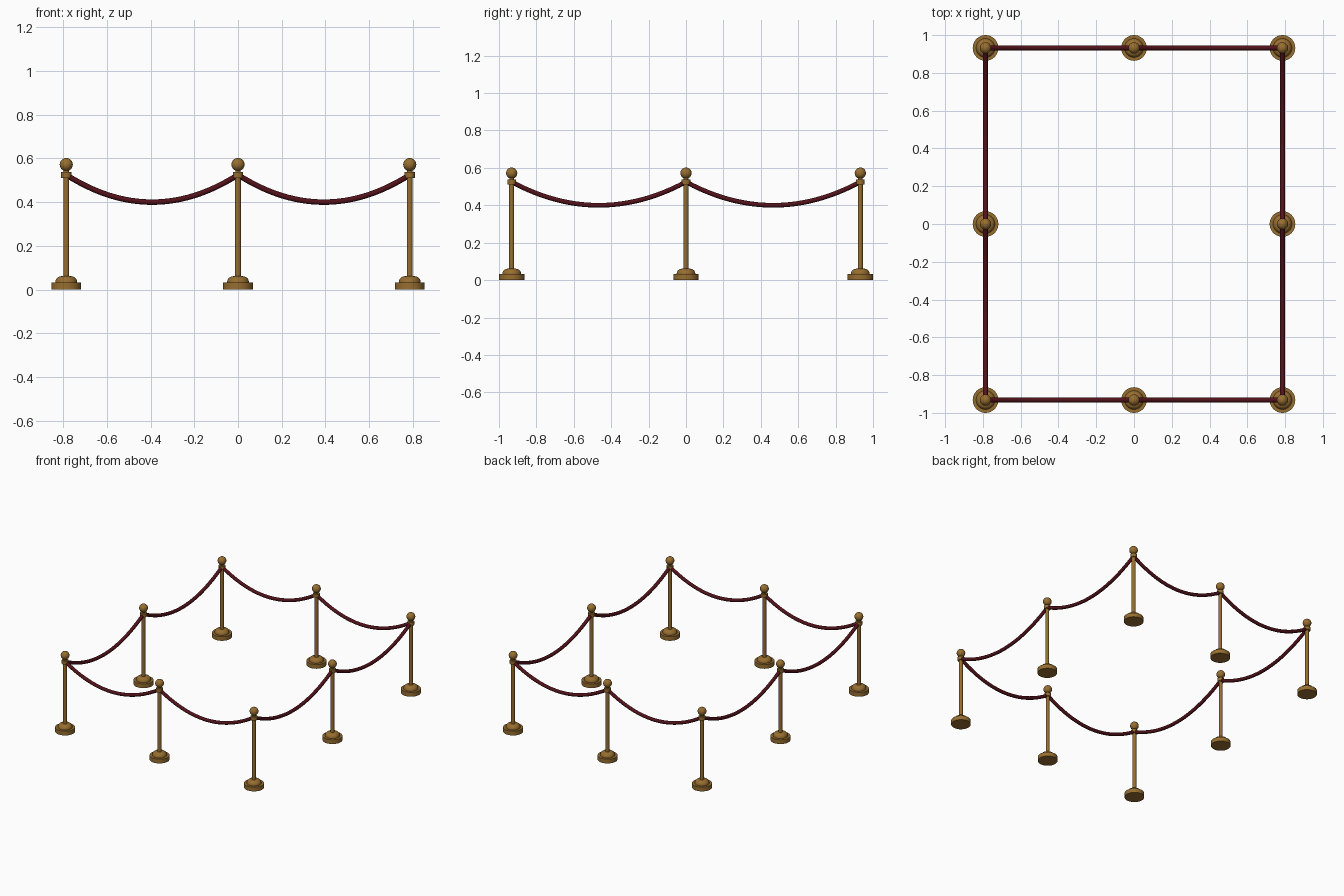
import bpy, math
from mathutils import Vector

if "Cube" in bpy.data.objects:
    bpy.data.objects.remove(bpy.data.objects["Cube"])

PX, PY = 0.786, 0.932          # post spacing
ROPE_R, ROPE_TOP, ROPE_LOW = 0.0125, 0.525, 0.40


def material(name, color):
    m = bpy.data.materials.new(name)
    m.diffuse_color = color
    m.use_nodes = True
    m.node_tree.nodes["Principled BSDF"].inputs["Base Color"].default_value = m.diffuse_color
    return m


brass = material("brass", (0.31, 0.155, 0.03, 1))
velvet = material("dark_red_velvet", (0.085, 0.006, 0.01, 1))


def make_object(name, verts, faces, mat):
    me = bpy.data.meshes.new(name)
    me.from_pydata(verts, [], faces)
    me.materials.append(mat)
    ob = bpy.data.objects.new(name, me)
    bpy.context.collection.objects.link(ob)
    bpy.ops.object.select_all(action='DESELECT')
    ob.select_set(True)
    bpy.context.view_layer.objects.active = ob
    bpy.ops.object.shade_smooth_by_angle(angle=math.radians(35))
    return ob


def skin(rings, n):
    """Quads between successive rings of n vertices, with end caps."""
    faces = [(k * n + i, k * n + (i + 1) % n, (k + 1) * n + (i + 1) % n, (k + 1) * n + i)
             for k in range(rings - 1) for i in range(n)]
    last = (rings - 1) * n
    return faces + [tuple(reversed(range(n))), tuple(range(last, last + n))]


def lathe(name, profile, at, n=32):
    verts = [(at[0] + r * math.cos(2 * math.pi * i / n),
              at[1] + r * math.sin(2 * math.pi * i / n), z)
             for r, z in profile for i in range(n)]
    return make_object(name, verts, skin(len(profile), n), brass)


# Stanchion profile: stepped base with dome, pole, collar, ball
foot = [(0.068, 0), (0.068, 0.032), (0.05, 0.032)]
foot += [(0.022 + 0.028 * math.cos(a), 0.034 + 0.027 * math.sin(a))
         for a in (math.pi / 2 * k / 6 for k in range(7))]
pole = [(0.0135, 0.061), (0.0135, 0.511), (0.023, 0.511), (0.023, 0.537), (0.012, 0.537)]
ball = [(0.03 * math.sin(a), 0.572 - 0.03 * math.cos(a))
        for a in (0.42 + (math.pi - 0.45) * k / 14 for k in range(15))]

# Ring of eight posts, in order round the rectangle
posts = [(-PX, -PY), (0, -PY), (PX, -PY), (PX, 0),
         (PX, PY), (0, PY), (-PX, PY), (-PX, 0)]
for i, p in enumerate(posts):
    lathe(f"stanchion_{i + 1}", foot + pole + ball, p)


# Sagging rope swept along a parabola between two posts
def rope(name, a, b, steps=24, n=16):
    a, b = Vector((*a, 0)), Vector((*b, 0))
    span = (b - a).length
    along = (b - a).normalized()
    side = Vector((0, 0, 1)).cross(along)
    sag = ROPE_TOP - ROPE_LOW
    verts = []
    for k in range(steps + 1):
        t = k / steps
        c = a.lerp(b, t) + Vector((0, 0, ROPE_TOP - 4 * sag * t * (1 - t)))
        tangent = (along + Vector((0, 0, -4 * sag * (1 - 2 * t) / span))).normalized()
        up = tangent.cross(side)
        for i in range(n):
            q = 2 * math.pi * i / n
            verts.append(c + ROPE_R * (math.cos(q) * side + math.sin(q) * up))
    make_object(name, verts, skin(steps + 1, n), velvet)


for i in range(8):
    rope(f"rope_{i + 1}", posts[i], posts[(i + 1) % 8])
